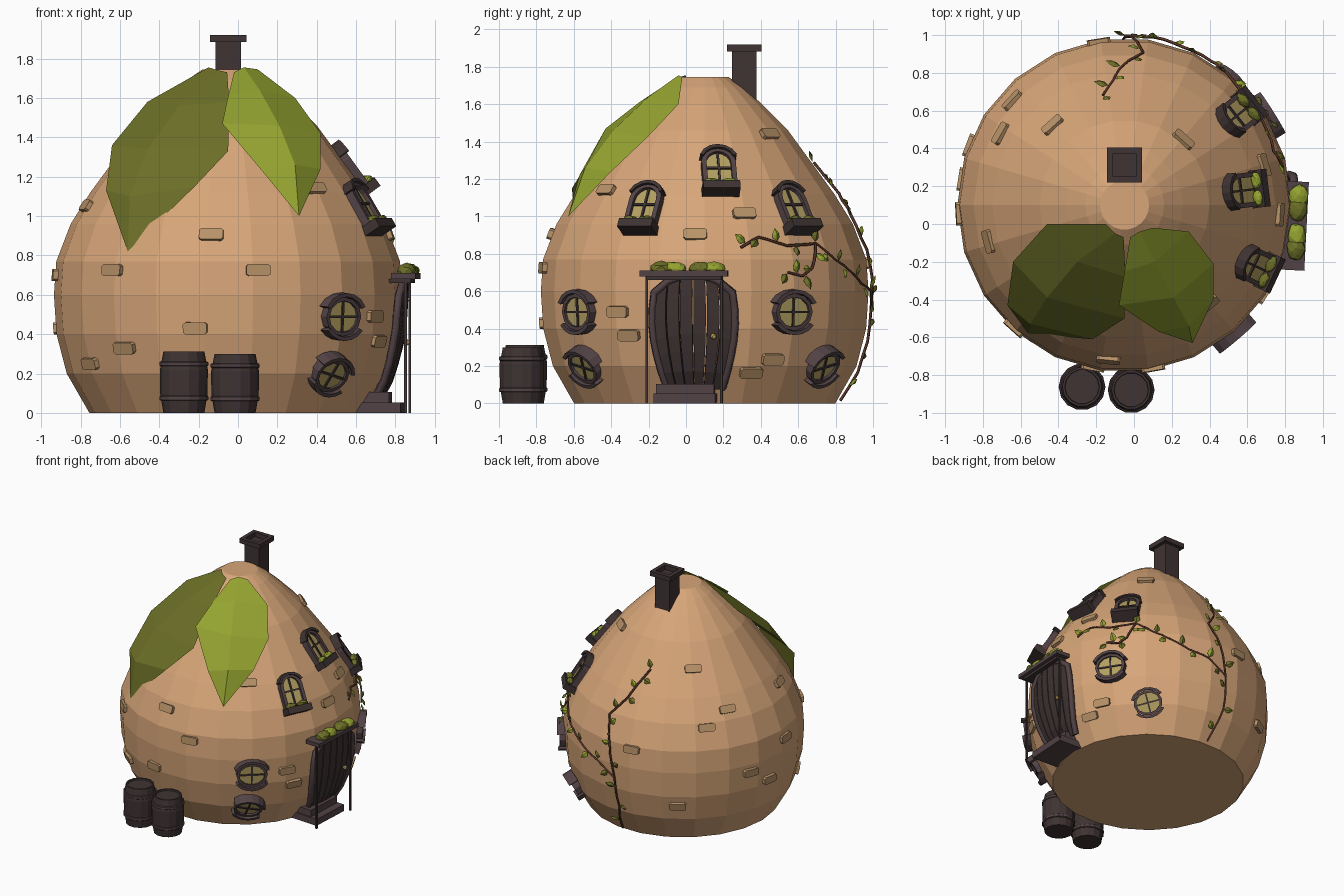
import bpy, bmesh, random
from math import sin, cos, pi, radians, degrees, atan2
from mathutils import Matrix, Vector

if "Cube" in bpy.data.objects:
    bpy.data.objects.remove(bpy.data.objects["Cube"])

random.seed(4)
CX, CY = -0.05, 0.1
PROFILE = [(.705, 0), (.82, .2), (.872, .4), (.885, .6), (.873, .77), (.80, .96), (.70, 1.12),
           (.59, 1.27), (.45, 1.46), (.31, 1.60), (.21, 1.69), (.13, 1.745)]

def mat(name, *c):
    m = bpy.data.materials.new(name)
    m.diffuse_color = (*c, 1)
    m.use_nodes = True
    m.node_tree.nodes["Principled BSDF"].inputs["Base Color"].default_value = m.diffuse_color
    return m

SHELL, BRICK = mat("shell", .68, .38, .19), mat("brick", .48, .29, .14)
WOOD, TRIM = mat("wood", .05, .033, .033), mat("trim", .085, .055, .06)
GLASS, BRASS = mat("glass", .45, .35, .12), mat("brass", .5, .35, .1)
OLIVE, LIME = mat("olive_leaf", .15, .16, .02), mat("lime_leaf", .30, .37, .03)
STEM = mat("stem", .1, .035, .02)

def mesh(name, verts, faces, m, mx=Matrix()):
    me = bpy.data.meshes.new(name)
    me.from_pydata([mx @ Vector(v) for v in verts], [], faces)
    bm = bmesh.new()
    bm.from_mesh(me)
    bmesh.ops.recalc_face_normals(bm, faces=bm.faces)
    bm.to_mesh(me)
    bm.free()
    me.materials.append(m)
    ob = bpy.data.objects.new(name, me)
    bpy.context.collection.objects.link(ob)
    return ob

def lathe(name, prof, n, m, mx=Matrix()):
    v = [(r * cos(2 * pi * i / n), r * sin(2 * pi * i / n), z) for r, z in prof for i in range(n)]
    f = [(j * n + i, j * n + (i + 1) % n, (j + 1) * n + (i + 1) % n, (j + 1) * n + i)
         for j in range(len(prof) - 1) for i in range(n)]
    f += [tuple(range(n)), tuple(range(len(v) - n, len(v)))]
    return mesh(name, v, f, m, mx)

def prism(name, pts, a, b, m, mx=Matrix()):
    n = len(pts)
    v = [(x, y, h) for h in (a, b) for x, y in pts]
    f = [(i, (i + 1) % n, n + (i + 1) % n, n + i) for i in range(n)]
    return mesh(name, v, f + [tuple(range(n)), tuple(range(n, 2 * n))], m, mx)

def box(name, x0, x1, y0, y1, z0, z1, m, mx=Matrix()):
    return prism(name, [(x0, y0), (x1, y0), (x1, y1), (x0, y1)], z0, z1, m, mx)

def ring(name, outer, inner, a, b, m, mx, closed=True):
    n = len(outer)
    v = [p for o, i in zip(outer, inner) for p in ((*o, a), (*o, b), (*i, b), (*i, a))]
    f = [(4 * i + k, 4 * i + (k + 1) % 4, 4 * ((i + 1) % n) + (k + 1) % 4, 4 * ((i + 1) % n) + k)
         for i in range(n if closed else n - 1) for k in range(4)]
    if not closed:
        f += [(0, 1, 2, 3), tuple(range(4 * n - 4, 4 * n))]
    return mesh(name, v, f, m, mx)

def arc(rx, ry, a0, a1, n, y=0):
    return [(rx * cos(radians(a0 + (a1 - a0) * i / n)), y + ry * sin(radians(a0 + (a1 - a0) * i / n)))
            for i in range(n + 1)]

def tube(name, pts, r, m):
    cu = bpy.data.curves.new(name, 'CURVE')
    cu.dimensions, cu.bevel_depth, cu.bevel_resolution, cu.use_fill_caps = '3D', r, 0, True
    sp = cu.splines.new('POLY')
    sp.points.add(len(pts) - 1)
    for p, q in zip(sp.points, pts):
        p.co = (*q, 1)
    tmp = bpy.data.objects.new(name, cu)
    bpy.context.collection.objects.link(tmp)
    me = bpy.data.meshes.new_from_object(tmp)
    bpy.data.objects.remove(tmp)
    me.materials.clear()
    me.materials.append(m)
    bpy.context.collection.objects.link(bpy.data.objects.new(name, me))

def blob(name, size, m, mx):
    bm = bmesh.new()
    bmesh.ops.create_icosphere(bm, subdivisions=2, radius=1)
    v = [tuple(c * s * random.uniform(.88, 1.1) for c, s in zip(p.co, size)) for p in bm.verts]
    mesh(name, v, [tuple(q.index for q in f.verts) for f in bm.faces], m, mx)
    bm.free()

def frame(az, z, roll=0):
    """Frame on the shell: X right, Y up the wall, Z outward."""
    for (r0, z0), (r1, z1) in zip(PROFILE, PROFILE[1:]):
        if z <= z1:
            break
    r = r0 + (r1 - r0) * (z - z0) / (z1 - z0)
    a = radians(az)
    t = Vector((-sin(a), cos(a), 0))
    u = Vector(((r1 - r0) * cos(a), (r1 - r0) * sin(a), z1 - z0)).normalized()
    rot = Matrix((t, u, t.cross(u))).transposed().to_4x4()
    return Matrix.Translation((CX + r * cos(a), CY + r * sin(a), z)) @ rot @ Matrix.Rotation(radians(roll), 4, 'Z')

def surf(az, z, off):
    return frame(az, z) @ Vector((0, 0, off))

# shell
lathe("shell", PROFILE, 22, SHELL, Matrix.Translation((CX, CY, 0)))

# chimney with open cap
cm = Matrix.Translation((CX, .312, 0))
box("chimney", -.065, .065, -.065, .065, 1.5, 1.885, WOOD, cm)
sq = lambda s: [(-s, -s), (s, -s), (s, s), (-s, s)]
ring("chimney_cap", sq(.092), sq(.06), 1.883, 1.92, WOOD, cm)

# two big folded crown leaves: rows of left edge, midrib, right edge
def big_leaf(name, rows, tip, m):
    v = [p for row in rows for p in row] + [tip]
    f = []
    for i in range(0, 3 * len(rows) - 3, 3):
        f += [(i, i + 1, i + 4, i + 3), (i + 1, i + 2, i + 5, i + 4)]
    k = len(v) - 4
    mesh(name, v, f + [(k, k + 1, k + 3), (k + 1, k + 2, k + 3)], m)

big_leaf("leaf_left", [
    [(-.15, 0, 1.755), (-.10, -.05, 1.74), (-.055, -.07, 1.73)],
    [(-.46, 0, 1.58), (-.30, -.20, 1.56), (-.045, -.28, 1.58)],
    [(-.64, -.20, 1.36), (-.46, -.39, 1.34), (-.05, -.50, 1.33)],
    [(-.67, -.43, 1.13), (-.55, -.53, 1.10), (-.22, -.61, 1.15)]], (-.56, -.58, .82), OLIVE)
big_leaf("leaf_right", [
    [(-.02, -.07, 1.73), (.03, -.04, 1.755), (.10, -.02, 1.745)],
    [(-.05, -.25, 1.61), (.11, -.20, 1.64), (.29, -.04, 1.60)],
    [(-.08, -.43, 1.47), (.21, -.39, 1.46), (.42, -.21, 1.42)],
    [(.13, -.57, 1.22), (.29, -.54, 1.26), (.42, -.40, 1.24)]], (.31, -.63, 1.0), LIME)

# scattered bricks (azimuth, height)
for az, z in [(-132, .725), (-96, .905), (-80, .725), (-101, .43), (-128, .33), (-147, .25), (-32, .49),
              (-28, .365), (-50, 1.14), (195, 1.05), (-3.5, .905), (16, 1.015), (26, .235), (18, .165),
              (132, 1.3), (150, 1.03), (137, .93), (183, .7), (122, .32), (159, .54), (171, .43),
              (48, 1.44), (99, .75)]:
    b = prism("brick", [(-.062, -.02), (-.05, -.03), (.05, -.03), (.062, -.02), (.062, .02), (.05, .03),
                        (-.05, .03), (-.062, .02)], -.03, .016, BRICK, frame(az, z))

# arched upper windows with planters
def arch(w, h):
    return [(-w, -h), (w, -h)] + arc(w, h * .62, 0, 180, 8, h * .38)

for az, z in [(-25, 1.04), (7, 1.235), (38.5, 1.04)]:
    m = frame(az, z)
    ring("arch_frame", arch(.092, .14), arch(.066, .115), -.04, .035, TRIM, m)
    prism("arch_glass", arch(.07, .12), -.03, .014, GLASS, m)
    box("arch_bar_v", -.006, .006, -.12, .12, 0, .024, WOOD, m)
    box("arch_bar_h", -.07, .07, .01, .022, 0, .024, WOOD, m)
    ring("arch_hood", arc(.105, .1, 20, 160, 6, .053), arc(.086, .08, 20, 160, 6, .053), -.02, .05, WOOD, m, False)
    box("planter", -.1, .1, -.155, -.105, -.03, .075, WOOD, m)
    for x in (-.05, .045):
        blob("planter_greens", (.045, .022, .028), random.choice((OLIVE, LIME)),
             m @ Matrix.Translation((x, -.095, .042)))

# oval lower windows
for az, z, roll in [(-49.5, .49, 0), (32, .49, 0), (-51, .2, -15), (50, .2, 15)]:
    m = frame(az, z, roll)
    s = 1 if z > .3 else .93
    ring("oval_frame", arc(.115 * s, .1 * s, 0, 330, 11), arc(.095 * s, .08 * s, 0, 330, 11), -.04, .028, TRIM, m)
    prism("oval_glass", arc(.1 * s, .085 * s, 0, 330, 11), -.03, .014, GLASS, m)
    box("oval_bar_v", -.006, .006, -.085 * s, .085 * s, 0, .022, WOOD, m)
    box("oval_bar_h", -.1 * s, .1 * s, -.006, .006, 0, .022, WOOD, m)
    for a0, a1, name in ((25, 155, "oval_hood"), (-145, -35, "oval_sill")):
        ring(name, arc(.14 * s, .122 * s, a0, a1, 6), arc(.116 * s, .102 * s, a0, a1, 6), -.03, .045, TRIM, m, False)

# bowed plank door following the wall
DAZ = -4
def door_pt(u, v, off):
    z = .09 + (.51 + .075 * (1 - u * u)) * v
    w = .16 + .05 * sin(pi * min(1, v * .75))
    return surf(DAZ + degrees(u * w / .87), z, off)

NP, NV = 6, 6
for j in range(NP):
    u0, u1 = -1 + 2 * j / NP + .015, -1 + 2 * (j + 1) / NP - .015
    v = [door_pt(u, i / NV, o) for i in range(NV + 1) for u, o in ((u0, 0), (u0, .032), (u1, .032), (u1, 0))]
    f = [(4 * i + k, 4 * i + (k + 1) % 4, 4 * i + 4 + (k + 1) % 4, 4 * i + 4 + k) for i in range(NV) for k in range(4)]
    mesh("door_plank", v, f + [(0, 1, 2, 3), tuple(range(4 * NV, 4 * NV + 4))], WOOD)
tube("door_frame", [door_pt(-1.04, i / 6, .022) for i in range(7)] + [door_pt(i / 3, 1.02, .022) for i in (-2, -1, 0, 1, 2)]
     + [door_pt(1.04, i / 6, .022) for i in range(6, -1, -1)], .024, TRIM)
blob("door_knob", (.016, .016, .016), BRASS, Matrix.Translation(surf(3, .37, .045)))

# porch roof, posts, steps, roof greens
pm = Matrix.Translation((0, .035, 0)) @ Matrix.Rotation(radians(-3), 4, 'Z')
box("porch_roof", .79, .915, -.235, .235, .68, .71, TRIM, pm)
box("porch_beam", .76, .89, -.2, .2, .66, .68, WOOD, pm)
for y in (-.2, .2):
    box("porch_post", .856, .87, y - .007, y + .007, 0, .68, WOOD, pm)
box("step_low", .6, .835, -.165, .165, 0, .052, TRIM, pm)
box("step_high", .6, .775, -.155, .155, .05, .105, TRIM, pm)
for y, m in ((-.12, OLIVE), (-.05, LIME), (.09, OLIVE), (.16, LIME)):
    blob("porch_greens", (.05, .065, .04), m, pm @ Matrix.Translation((.865, y, .72)))

# barrels with hoops
for x, y, h in ((-.275, -.862, .312), (-.015, -.878, .3)):
    m = Matrix.Translation((x, y, 0))
    lathe("barrel", [(.095, 0), (.104, .0), (.12, h * .3), (.122, h * .7), (.104, h), (.092, h), (.09, h - .012)], 14, WOOD, m)
    for k in (.2, .76):
        lathe("barrel_hoop", [(.119, h * k), (.124, h * k + .004), (.124, h * k + .02), (.119, h * k + .024)], 14, TRIM, m)

# climbing vine: stems hugging the wall, alternating leaves
for path in ([(87, .02), (91, .25), (90, .5), (87, .75), (83, .95), (91, 1.08), (95, 1.18), (101, 1.28)],
             [(90, .5), (80, .6), (70, .64), (59, .72), (52, .77), (44, .85), (31, .84), (20, .885), (13, .83)],
             [(44, .85), (40, .72), (36, .68), (30, .7)]):
    pts = []
    for (a, z), (b, w) in zip(path, path[1:]):
        pts += [(a + (b - a) * k / 3, z + (w - z) * k / 3) for k in range(3)]
    pts.append(path[-1])
    tube("vine_stem", [surf(a, z, .012 + random.uniform(-.003, .006)) for a, z in pts], .008, STEM)
    for i in range(1, len(pts), 2):
        (a, z), (b, w) = pts[i - 1], pts[i]
        side = 1 if i % 4 == 1 else -1
        ang = degrees(atan2(w - z, radians(b - a) * .85)) + side * 65
        s = random.uniform(.9, 1.2)
        outline = [(.01, 0, .01), (.03, .02, .012), (.05, .018, .02), (.075, 0, .028), (.05, -.018, .02), (.03, -.02, .012),
                   (.042, 0, .03)]
        mesh("vine_leaf", [Vector(p) * s for p in outline], [(k, (k + 1) % 6, 6) for k in range(6)],
             random.choice((LIME, LIME, OLIVE)), frame(b, w, ang))
